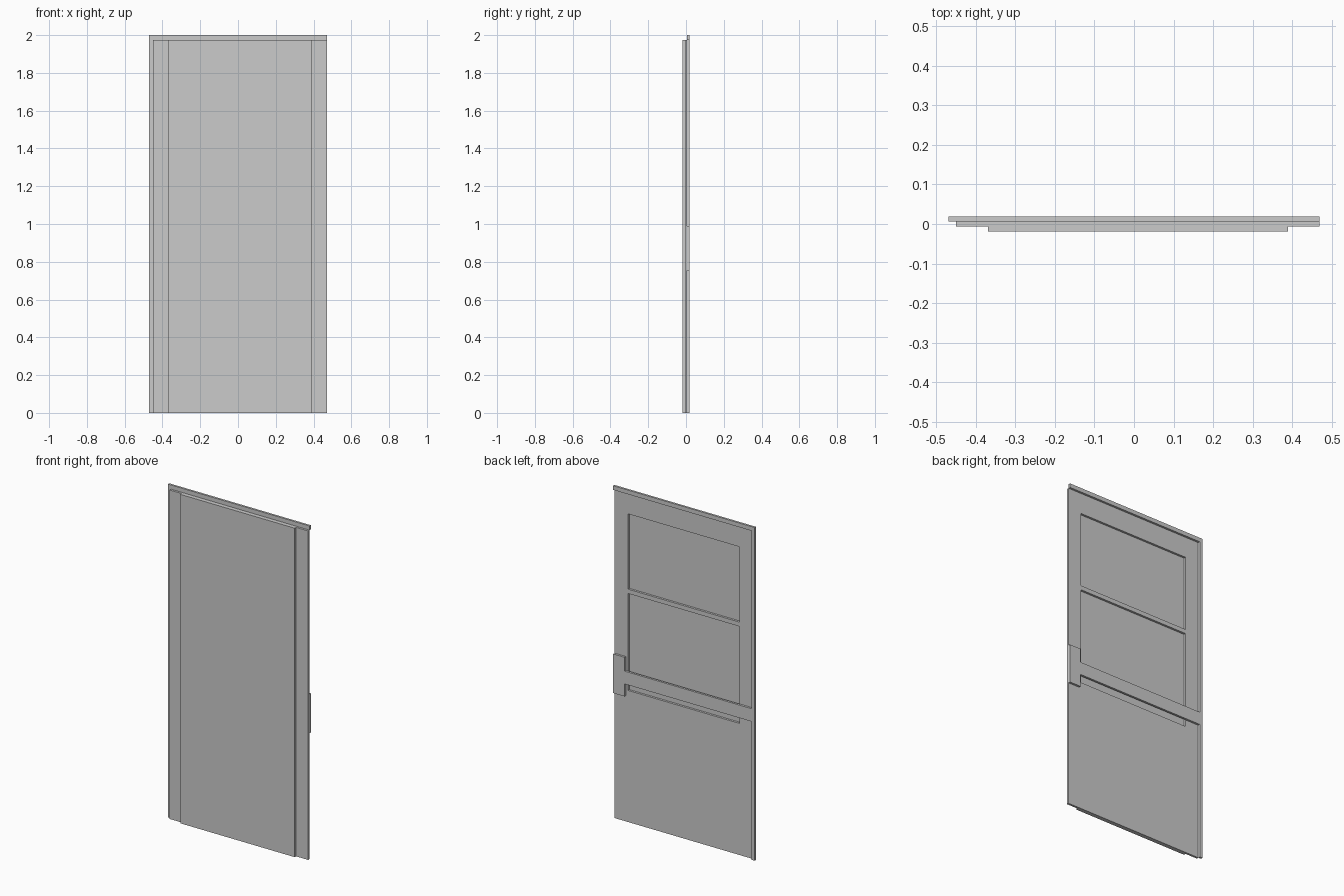
import bpy, bmesh

if "Cube" in bpy.data.objects:
    bpy.data.objects.remove(bpy.data.objects["Cube"])

T = 0.0128  # thickness of each sheet


def sheet(name, y_mid, outline, holes=()):
    """Extrude an x/z outline with optional holes into a flat sheet."""
    bm = bmesh.new()
    y = y_mid - T / 2
    for loop in (outline, *holes):
        vs = [bm.verts.new((x, y, z)) for x, z in loop]
        for a, b in zip(vs, vs[1:] + vs[:1]):
            bm.edges.new((a, b))
    bmesh.ops.triangle_fill(bm, use_beauty=True, edges=bm.edges[:])
    bmesh.ops.dissolve_limit(bm, angle_limit=0.01, verts=bm.verts[:], edges=bm.edges[:])
    ext = bmesh.ops.extrude_face_region(bm, geom=bm.faces[:], use_keep_orig=True)
    moved = [g for g in ext["geom"] if isinstance(g, bmesh.types.BMVert)]
    bmesh.ops.translate(bm, vec=(0, T, 0), verts=moved)
    bmesh.ops.recalc_face_normals(bm, faces=bm.faces[:])
    me = bpy.data.meshes.new(name)
    bm.to_mesh(me)
    bm.free()
    ob = bpy.data.objects.new(name, me)
    bpy.context.collection.objects.link(ob)
    return ob


def rect(x0, x1, z0, z1):
    return [(x0, z0), (x1, z0), (x1, z1), (x0, z1)]


TOP = 1.975

# plain front panel
sheet("front_panel", -T, rect(-0.37, 0.39, 0, TOP))

# middle frame with two openings
sheet("door_frame", 0, rect(-0.45, 0.47, 0, TOP),
      [rect(-0.36, 0.38, 1.398, 1.85), rect(-0.36, 0.38, 0.79, 1.372)])

# back trim: hinge strip, top lip, cross rail and lock plate in one outline
sheet("back_trim", T, [
    (-0.47, 0), (-0.45, 0), (-0.45, 0.83), (0.395, 0.83), (0.395, 0.755),
    (0.47, 0.755), (0.47, 0.99), (0.395, 0.99), (0.395, 0.907),
    (-0.45, 0.907), (-0.45, TOP), (0.47, TOP), (0.47, 2), (-0.47, 2)])
